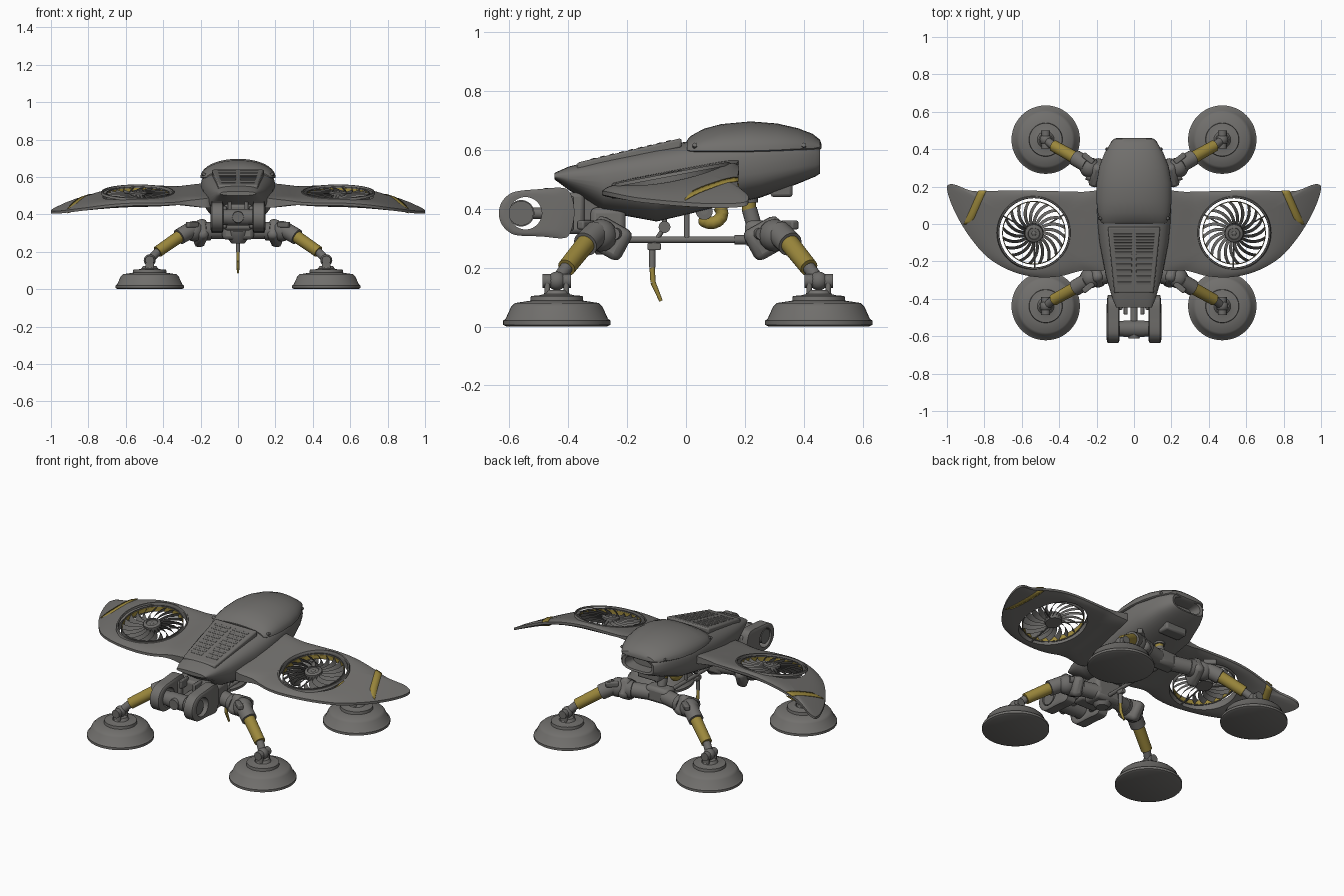
import bpy, bmesh
from math import sin, cos, pi, atan
from mathutils import Vector

if "Cube" in bpy.data.objects:
    bpy.data.objects.remove(bpy.data.objects["Cube"])

def material(name, rgb):
    m = bpy.data.materials.new(name)
    m.diffuse_color = (*rgb, 1)
    m.use_nodes = True
    m.node_tree.nodes["Principled BSDF"].inputs["Base Color"].default_value = m.diffuse_color
    return m

GREY = material("hull_grey", (.165, .16, .152))
DARK = material("mechanism_grey", (.15, .146, .14))
YELLOW = material("worn_yellow", (.33, .245, .045))

def mesh(name, verts, faces, mat):
    me = bpy.data.meshes.new(name)
    me.from_pydata([tuple(v) for v in verts], [], faces)
    bm = bmesh.new()
    bm.from_mesh(me)
    bmesh.ops.remove_doubles(bm, verts=bm.verts, dist=1e-5)
    bmesh.ops.recalc_face_normals(bm, faces=bm.faces)
    bm.to_mesh(me)
    bm.free()
    me.materials.append(mat)
    ob = bpy.data.objects.new(name, me)
    bpy.context.collection.objects.link(ob)
    return ob

def grid_faces(rows, n):
    return [(i*n+k, i*n+(k+1) % n, (i+1)*n+(k+1) % n, (i+1)*n+k) for i in range(rows-1) for k in range(n)]

def lathe(name, profile, loc, mat, axis=(0, 0, 1), n=32):
    """Spin (radius, height) points about an axis through loc."""
    R = Vector(axis).to_track_quat('Z', 'Y').to_matrix()
    V = [R @ Vector((r * cos(2*pi*k/n), r * sin(2*pi*k/n), z)) + Vector(loc)
         for r, z in profile for k in range(n)]
    m = len(profile)
    caps = [tuple(range(i*n, i*n+n)) for i in (0, m-1) if profile[i][0] > 0]
    return mesh(name, V, grid_faces(m, n) + caps, mat)

def rod(name, p, q, r, mat, r2=None, n=20):
    d = Vector(q) - Vector(p)
    return lathe(name, [(r, 0), (r2 or r, d.length)], p, mat, d, n)

def ball(name, c, r, mat):
    return lathe(name, [(r*sin(pi*i/10), -r*cos(pi*i/10)) for i in range(11)], c, mat, n=20)

BOX = [(0, 1, 3, 2), (4, 5, 7, 6), (0, 1, 5, 4), (2, 3, 7, 6), (0, 2, 6, 4), (1, 3, 7, 5)]
def box(name, c, s, mat, rot=(0, 0, 0), bevel=.01):
    V = [(x*s[0]/2, y*s[1]/2, z*s[2]/2) for x in (-1, 1) for y in (-1, 1) for z in (-1, 1)]
    ob = mesh(name, V, BOX, mat)
    ob.location, ob.rotation_euler = c, rot
    b = ob.modifiers.new("bevel", 'BEVEL')
    b.width, b.segments = bevel, 2
    return ob

def loft(name, sections, mat, upper, n=40):
    """Sections of (y, half width, bottom z, widest z, top z, lower exponent)."""
    V = []
    for y, w, zb, zm, zt, e in sections:
        for k in range(n):
            c, s = cos(2*pi*k/n), sin(2*pi*k/n)
            p = 2/upper if s > 0 else 2/e
            h = zt-zm if s > 0 else zm-zb
            V.append((w*abs(c)**p*(1 if c > 0 else -1), y, zm+h*abs(s)**p*(1 if s > 0 else -1)))
    m = len(sections)
    return mesh(name, V, grid_faces(m, n) + [tuple(range(n)), tuple(range((m-1)*n, m*n))], mat)

def smooth_loop(pts, sub=8):
    out, n = [], len(pts)
    for i in range(n):
        a, b, c, d = (Vector(pts[(i+j) % n]) for j in (-1, 0, 1, 2))
        for k in range(sub):
            t = k/sub
            out.append(.5*(2*b + (c-a)*t + (2*a-5*b+4*c-d)*t*t + (3*b-a-3*c+d)*t**3))
    return out

def holed_plate(name, outer, centre, r, place, mat, rings=5):
    """Solid between a round hole and an outline; place(u, v, t, side) gives the 3D point."""
    c, n = Vector(centre), len(outer)
    rows = [(i/rings, 1) for i in range(rings+1)] + [(i/rings, -1) for i in range(rings, -1, -1)] + [(0, 1)]
    V = []
    for t, side in rows:
        for o in outer:
            p = (c + (o-c).normalized()*r).lerp(o, t)
            V.append(place(p.x, p.y, t, side))
    return mesh(name, V, grid_faces(len(rows), n), mat)

# Fuselage: lower hull with a rear pocket, rear canopy shell, sloping grille deck
loft("hull", [(-.447, .095, .50, .51, .522, 2), (-.40, .115, .465, .505, .543, 2), (-.28, .15, .39, .49, .575, 2.3),
              (-.10, .185, .357, .50, .612, 2.4), (0, .195, .38, .515, .628, 2.5), (.1, .20, .405, .535, .645, 2.6),
              (.25, .195, .437, .55, .65, 2.7), (.38, .152, .485, .565, .64, 3), (.44, .122, .51, .565, .625, 3),
              (.456, .105, .52, .565, .612, 3), (.452, .088, .53, .565, .602, 3), (.385, .08, .53, .565, .60, 3)], GREY, 3)
loft("canopy", [(.003, .165, .592, .60, .633, 2), (.015, .18, .588, .597, .647, 2), (.06, .194, .586, .596, .672, 2),
                (.12, .201, .585, .596, .688, 2), (.22, .201, .586, .597, .697, 2), (.31, .185, .59, .60, .69, 2),
                (.38, .157, .592, .604, .674, 2), (.43, .127, .595, .605, .655, 2), (.455, .108, .60, .61, .635, 2),
                (.46, .09, .605, .61, .62, 2)], GREY, 2.05)
slope = atan(.235)
deck = [(x*w, y, .64 + .235*y + h) for y, w in ((-.015, .14), (-.37, .105)) for x in (-1, 1) for h in (-.03, .004)]
bev = mesh("grille_deck", deck, BOX, GREY).modifiers.new("bevel", 'BEVEL')
bev.width, bev.segments = .008, 2
for i in range(9):
    y = -.06 - .032*i
    for s in (1, -1):
        box("vent_slat", (s*(.06-.0012*i), y, .643+.235*y), (.10-.003*i, .017, .006), DARK, (slope+.06, 0, 0), .002)
for s in (1, -1):
    for y in (.03, .40):
        lathe("canopy_bolt", [(.008, -.01), (.008, .006)], (s*(.184 if y < .1 else .145), y, .615), DARK, (s, 0, .5), 12)
box("rear_sensor", (0, .325, .475), (.14, .075, .07), DARK)

# Wings with ducted fans
FC = (.535, -.047)
def wing_z(x, y):
    return .508 + .19*y - .52*max(0, abs(x)-.5)**2
outline = [(.15, .17), (.28, .172), (.4, .175), (.53, .178), (.66, .18), (.78, .176), (.87, .178), (.95, .208), (.985, .212),
           (1, .195), (.985, .13), (.94, .03), (.87, -.08), (.78, -.18), (.66, -.25), (.53, -.283),
           (.40, -.28), (.28, -.25), (.15, -.24), (.13, -.1), (.13, .05)]
for s in (1, -1):
    side = "right" if s > 0 else "left"
    def place(u, v, t, d):
        half = .013*(1-t**3) + .007 + .12*max(0, .32-u)
        return (s*u, v, wing_z(u, v) + d*half)
    holed_plate(side + "_wing", smooth_loop(outline), FC, .188, place, GREY, 6)
    # painted tip stripe on both faces
    for d in (1, -1):
        V = []
        for i in range(11):
            t = i/10
            for w in (0, .5, 1):
                x, y = .79 + .08*t + .042*w, .179 - .183*t
                V.append((s*x, y, wing_z(x, y) + d*(.020 - .009*abs(1-2*t)**3)))
        F = [(3*i+j, 3*i+j+1, 3*i+j+4, 3*i+j+3) for i in range(10) for j in (0, 1)]
        mesh(side + "_wing_stripe", V, F, YELLOW).modifiers.new("thickness", 'SOLIDIFY').thickness = .003
    # rim lip, rotor tip ring with yellow inner band, hub and swept blades
    def in_fan(r, a, h):
        x, y = r*cos(a), r*sin(a)
        return (s*(FC[0]+x), FC[1]+y, wing_z(.5, FC[1]) + .19*y + h)
    n = 56
    for part, loop, mat in (("_fan_rim", [(.185, .014), (.187, .024), (.194, .024), (.199, .012)], GREY),
                            ("_rotor_ring", [(.167, -.017), (.167, .017), (.170, .017), (.170, -.017)], DARK),
                            ("_rotor_band", [(.165, -.013), (.165, .010), (.168, .010), (.168, -.013)], YELLOW)):
        V = [in_fan(r, 2*pi*k/n, h) for r, h in loop + loop[:1] for k in range(n)]
        mesh(side + part, V, grid_faces(5, n), mat)
    V, F = [], []
    for k in range(20):
        base = len(V)
        for j in range(7):
            t = j/6
            r, a = .04 + .126*t, 2*pi*k/20 + .45*t**1.5
            w = .008 + .002*t
            V += [in_fan(r, a - w/r, -.014), in_fan(r, a + w/r, .014)]
        F += [(base+2*j, base+2*j+1, base+2*j+3, base+2*j+2) for j in range(6)]
    mesh(side + "_fan_blades", V, F, DARK)
    lathe(side + "_fan_hub", [(.045, -.022), (.05, 0), (.048, .02), (.032, .026), (.03, .02), (.012, .02), (0, .03)],
          in_fan(0, 0, 0), DARK, (0, -.19, 1))
    for a in (.5, .5+2*pi/3, .5+4*pi/3):
        rod(side + "_fan_strut", in_fan(.03, a, -.018), in_fan(.195, a, -.018), .004, DARK, n=8)

# Legs with suction-cup feet
foot = [(.17, 0), (.183, .006), (.183, .02), (.174, .026), (.155, .068), (.142, .08), (.09, .088),
        (.088, .104), (.06, .106), (.045, .11), (.035, .125), (0, .125)]
for sx in (1, -1):
    for sy in (1, -1):
        tag = ("rear" if sy > 0 else "front") + ("_right" if sx > 0 else "_left")
        def P(x, y, z):
            return Vector((sx*x, sy*y + .006, z))
        ankle = P(.472, .445, .155)
        lathe(tag + "_foot", foot, (ankle.x, ankle.y, 0), GREY, n=48)
        ball(tag + "_ankle", ankle, .032, DARK)
        rod(tag + "_ankle_pin", ankle - Vector((0, .048, 0)), ankle + Vector((0, .048, 0)), .024, DARK)
        for d in (-.032, .032):
            box(tag + "_ankle_fork", ankle + Vector((0, d, -.018)), (.045, .018, .065), GREY, bevel=.006)
        top, low = P(.315, .348, .28), P(.43, .412, .20)
        rod(tag + "_shin_tip", ankle, low, .022, DARK)
        rod(tag + "_shin_sleeve", low, top, .031, YELLOW, .033)
        rod(tag + "_shin_collar", top, P(.25, .31, .318), .043, GREY)
        # knee housing, guard plate and hip cylinder
        ball(tag + "_knee", P(.235, .295, .31), .055, DARK)
        rod(tag + "_hip", P(.05, .25, .31), P(.25, .30, .31), .043, GREY)
        rod(tag + "_hip_band", P(.15, .275, .31), P(.18, .2825, .31), .05, DARK)
        box(tag + "_knee_guard", P(.20, .268, .30), (.06, .135, .115), GREY, (sy*.5, 0, sx*sy*.25), .022)
        box(tag + "_knee_bracket", P(.245, .345, .345), (.03, .07, .03), DARK, (0, 0, -sx*sy*.9), .006)
        rod(tag + "_knee_bolt", P(.225, .24, .315), P(.255, .25, .315), .02, DARK)

# Chassis under the hull
box("front_chassis", (0, -.265, .335), (.17, .12, .14), GREY, bevel=.02)
box("rear_chassis", (0, .245, .315), (.15, .09, .09), GREY, bevel=.02)
rod("rear_post", (0, .235, .33), (0, .215, .40), .026, GREY)
rod("rear_post_band", (0, .215, .395), (0, .213, .425), .024, YELLOW)
rod("rear_post_cap", (0, .213, .42), (0, .21, .46), .032, DARK)
lathe("front_keel", [(.035, .245), (.065, .285), (.07, .31)], (0, -.27, 0), DARK, n=12)
rod("chassis_bar", (0, -.22, .295), (0, .22, .295), .011, GREY)
rod("centre_strut", (0, .003, .295), (0, .003, .42), .009, GREY)
rod("bar_sleeve", (0, .165, .295), (0, .21, .295), .016, DARK)

# Belly probe and hook
rod("probe_joint", (-.02, -.073, .338), (.02, -.073, .338), .02, DARK)
rod("probe_hanger", (0, -.073, .338), (0, -.073, .39), .008, DARK)
rod("probe_link", (0, -.073, .338), (0, -.113, .275), .008, DARK)
box("probe_block", (0, -.108, .272), (.025, .045, .025), GREY, bevel=.004)
rod("probe_upper", (0, -.115, .27), (0, -.115, .20), .011, GREY)
rod("probe_lower", (0, -.115, .20), (0, -.112, .15), .009, YELLOW)
rod("probe_tip", (0, -.112, .15), (0, -.085, .087), .009, YELLOW, .006)
rod("hook_wheel", (-.026, .062, .392), (.026, .062, .392), .029, DARK)
rod("hook_axle", (-.03, .062, .392), (.03, .062, .392), .012, GREY)
rod("hook_mount", (0, .062, .39), (0, .07, .44), .012, DARK)
arc = [(0, .085 + .038*cos(a), .385 + .033*sin(a)) for a in (.9, .45, 0, -.45, -.9, -1.35, -1.8, -2.2)]
for p, q in zip(arc, arc[1:]):
    rod("hook_claw", p, q, .021, YELLOW, n=12)
    ball("hook_claw_joint", q, .021, YELLOW)

# Front clamp with camera drum
plate = [(-.56 + .076*cos(a), .385 + .076*sin(a)) for a in [pi*(1.45 - .15*i) for i in range(7)]]
plate += [(-.50, .467), (-.43, .472), (-.40, .462), (-.383, .425), (-.38, .37), (-.395, .315), (-.42, .300), (-.49, .306)]
for s in (1, -1):
    holed_plate("clamp_plate", smooth_loop(plate), (-.545, .385), .055,
                lambda u, v, t, d: (s*(.112 + d*(.034 - .006*t**6)), u, v), GREY, 4)
    box("clamp_brace", (s*.085, -.42, .385), (.05, .08, .12), DARK)
    box("clamp_tab", (s*.045, -.45, .445), (.02, .07, .05), DARK, bevel=.005)
rod("camera_drum", (-.055, -.56, .385), (.055, -.56, .385), .045, DARK, n=32)
rod("camera_axle", (-.135, -.56, .385), (.135, -.56, .385), .042, DARK)
rod("camera_lens", (0, -.56, .385), (0, -.612, .385), .036, DARK, .03)
rod("camera_arm", (0, -.55, .385), (0, -.42, .385), .02, GREY)
box("clamp_base", (0, -.39, .385), (.15, .09, .14), GREY, bevel=.015)
box("neck_link", (0, -.325, .40), (.11, .12, .09), DARK)

# Smooth shading with sharp edges kept
bpy.ops.object.select_all(action='SELECT')
bpy.context.view_layer.objects.active = bpy.data.objects["hull"]
bpy.ops.object.shade_smooth_by_angle(angle=.6)
